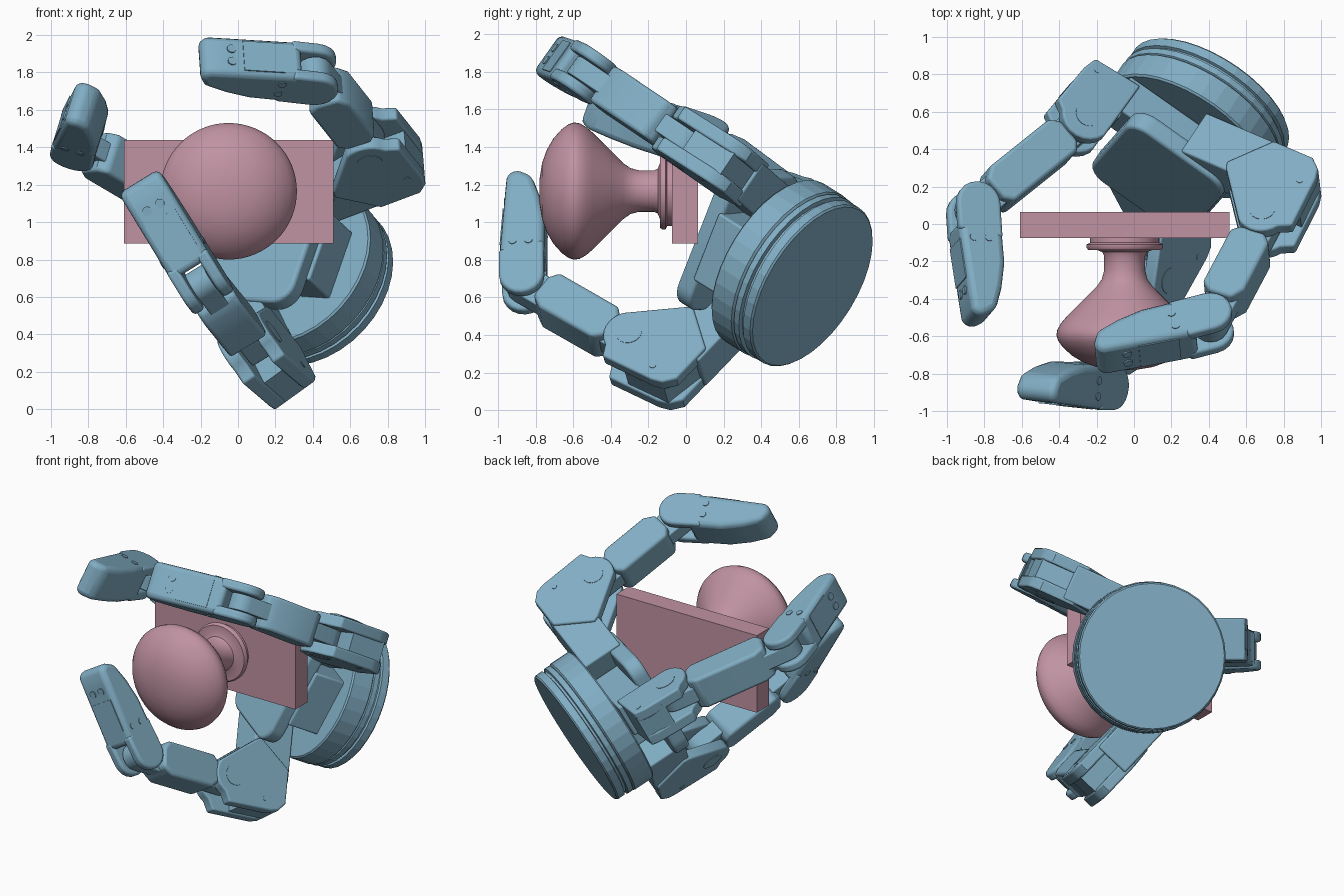
import bpy, bmesh, math
from mathutils import Vector as V, Matrix

if "Cube" in bpy.data.objects:
    bpy.data.objects.remove(bpy.data.objects["Cube"])


def material(name, col):
    m = bpy.data.materials.new(name)
    m.diffuse_color = (*col, 1)
    m.use_nodes = True
    m.node_tree.nodes["Principled BSDF"].inputs["Base Color"].default_value = m.diffuse_color
    return m


BLUE = material("blue", (0.22, 0.42, 0.55))
PINK = material("pink", (0.53, 0.29, 0.36))


def frame(o, out, n, d):
    """Local axes: X = out, Y = n, Z = d, origin o."""
    m = Matrix((out, n, d)).transposed().to_4x4()
    m.translation = o
    return m


def finish(name, bm, mat, m=None, bevel=0, angle=35):
    if m is not None:
        bm.transform(m)
    bmesh.ops.recalc_face_normals(bm, faces=bm.faces)
    me = bpy.data.meshes.new(name)
    bm.to_mesh(me)
    bm.free()
    ob = bpy.data.objects.new(name, me)
    bpy.context.collection.objects.link(ob)
    me.materials.append(mat)
    bpy.ops.object.select_all(action='DESELECT')
    ob.select_set(True)
    bpy.context.view_layer.objects.active = ob
    if bevel:
        b = ob.modifiers.new("bevel", 'BEVEL')
        b.width, b.segments, b.limit_method = bevel, 3, 'ANGLE'
        b.angle_limit = math.radians(40)
    if angle:
        bpy.ops.object.shade_smooth_by_angle(angle=math.radians(angle))
    return ob


def prism(name, pts, y0, y1, m, bevel=0.012, mat=BLUE):
    """Extrude an (x, z) profile from y0 to y1 in frame m."""
    bm = bmesh.new()
    f = bm.faces.new([bm.verts.new((x, y0, z)) for x, z in pts])
    r = bmesh.ops.extrude_face_region(bm, geom=[f])
    bmesh.ops.translate(bm, vec=(0, y1 - y0, 0),
                        verts=[v for v in r['geom'] if isinstance(v, bmesh.types.BMVert)])
    return finish(name, bm, mat, m, bevel)


def lathe(name, prof, m, mat, sides, angle):
    """Revolve (radius, z) about local Z."""
    bm = bmesh.new()
    vs = [bm.verts.new((r, 0, z)) for r, z in prof]
    es = [bm.edges.new(p) for p in zip(vs, vs[1:])]
    bmesh.ops.spin(bm, geom=vs + es, axis=(0, 0, 1), cent=(0, 0, 0),
                   steps=sides, angle=math.tau, use_merge=True)
    bmesh.ops.remove_doubles(bm, verts=bm.verts, dist=1e-4)
    return finish(name, bm, mat, m, 0, angle)


def rod(name, c, r, depth, axis, m):
    bm = bmesh.new()
    rot = Matrix.Rotation(math.pi / 2, 4, 'X' if axis == 'Y' else 'Y')
    bmesh.ops.create_cone(bm, cap_ends=True, segments=20, radius1=r, radius2=r,
                          depth=depth, matrix=Matrix.Translation(c) @ rot)
    return finish(name, bm, BLUE, m)


def arc(cx, cz, r, a0, a1, n=8):
    return [(cx + r * math.cos(math.radians(a0 + (a1 - a0) * i / n)),
             cz + r * math.sin(math.radians(a0 + (a1 - a0) * i / n))) for i in range(n + 1)]


# Door knob: back plate and turned handle (axis along y)
prism("back_plate", [(-.61, .885), (.51, .885), (.51, 1.44), (-.61, 1.44)],
      -.075, .065, Matrix(), 0, PINK)
knob = [(0, .78), (.07, .778), (.15, .765), (.22, .74), (.28, .705), (.33, .66), (.355, .625),
        (.365, .595), (.36, .565), (.34, .53), (.31, .495), (.2, .385), (.15, .335), (.122, .295),
        (.11, .25), (.11, .17), (.12, .15), (.15, .138), (.195, .138), (.205, .125),
        (.205, .11), (.185, .1), (.185, .07), (0, .07)]
lathe("knob", knob, frame(V((-.05, 0, 1.165)), V((1, 0, 0)), V((0, 0, 1)), V((0, -1, 0))), PINK, 64, 40)

# Hand base: ridged drum, H is the hand axis pointing out of the palm
H = V((-.49, -.74, .46)).normalized()
P = V((.272, .462, .79))
nA = V((.29, .32, .90))
nA = (nA - H * nA.dot(H)).normalized()
palm = frame(P, H.cross(nA), -nA, H)
lathe("base_drum", [(0, -.285), (.475, -.285), (.485, -.275), (.485, -.225), (.468, -.22),
                    (.468, -.205), (.49, -.2), (.49, -.165), (.482, -.16), (.495, -.15),
                    (.495, -.01), (.485, 0), (0, 0)], palm, BLUE, 36, 0)

# Palm: core box and rounded pad
prism("palm_core", [(-.34, -.02), (.2, -.02), (.2, .22), (-.34, .22)], -.2, .2, palm)
pad = []
for cx, cy, a in ((.2, .27, 0), (-.2, .27, 90), (-.2, -.27, 180), (.2, -.27, 270)):
    pad += arc(cx, cy, .12, a, a + 90, 6)
prism("palm_pad", pad, .2, .31,
      palm @ Matrix(((1, 0, 0, 0), (0, 0, 1, 0), (0, 1, 0, 0), (0, 0, 0, 1))), .02)

# Housing profiles (outward, along hand axis) about the knuckle joint
SHORT = [(.13, -.3), (.155, -.22), (.18, .03)] + arc(0, 0, .145, 25, 160) + [(-.15, -.32)]
LONG = [(.14, -.36), (.16, -.3), (.195, .02)] + arc(0, 0, .14, 25, 125) + \
       [(-.3, -.14), (-.32, -.18), (-.16, -.41), (.08, -.41)]


def finger(tag, prof, j1, j2, tip):
    j1, j2, tip = V(j1), V(j2), V(tip)
    d2, d3 = (j2 - j1).normalized(), (tip - j2).normalized()
    n = d2.cross(d3).normalized()
    nh = (n - H * n.dot(H)).normalized()
    # knuckle housing: solid lower body, two cheeks round the joint, neck to the palm
    m = frame(j1, H.cross(nh), -nh, H)
    for s in (-1, 1):
        prism(tag + "_knuckle_cheek", prof, s * .06, s * .138, m)
        rod(tag + "_knuckle_pin", (0, s * .137, 0), .07, .008, 'Y', m)
        rod(tag + "_knuckle_screw", (.09, s * .137, -.25), .018, .008, 'Y', m)
    low = [p for p in prof if p[1] < -.2]
    prism(tag + "_knuckle_body", [(low[0][0], low[0][1]), (.17, -.1), (-.15, -.1)] +
          [p for p in prof[::-1] if p[0] < 0 and p[1] < -.13][::-1], -.1, .1, m, 0)
    base = (P - j1).dot(H)
    prism(tag + "_neck", [(-.08, base + .01), (-.58, base + .01), (-.58, -.14), (-.08, -.14)],
          -.12, .12, m)
    # inner link: chamfered body with narrow tongues at both joints
    L = (j2 - j1).length
    m = frame(j1, d2.cross(n), -n, d2)
    prism(tag + "_link", [(.07, .13), (.115, .18), (.115, L - .2), (.07, L - .13), (-.06, L - .13),
                          (-.115, L - .17), (-.115, .17), (-.07, .13)], -.115, .115, m, .02)
    prism(tag + "_link_tongue", arc(0, 0, .09, 180, 360) + arc(0, L, .09, 0, 180),
          -.055, .055, m, .008)
    # fingertip: tapered body with forked root
    L = (tip - j2).length
    m = frame(j2, d3.cross(n), -n, d3)
    body = [(.12, .1), (.085, L - .13)] + arc(.02, L - .06, .06, 20, 110, 5) + \
           [(-.06, L - .035), (-.1, L - .16), (-.125, L - .3), (-.12, .1)]
    prism(tag + "_tip", body, -.125, .125, m, .035)
    for s in (-1, 1):
        prism(tag + "_tip_fork", [(-.12, .2), (-.12, 0)] + arc(0, 0, .12, 180, 360, 10)[1:] +
              [(.12, .15)], s * .06, s * .125, m, .018)
        for u in (-.04, .045):
            rod(tag + "_side_screw", (u, s * .124, .2), .022, .012, 'Y', m)
    # cover plate and screws on the back of the fingertip
    e = lambda v: .12 - .035 * (v - .1) / (L - .23)
    prism(tag + "_cover", [(e(.2) + .005, .2), (e(.42) + .005, .42), (.05, .42), (.05, .2)],
          -.095, .095, m, 0)
    for s in (-1, 1):
        rod(tag + "_tip_screw", (e(L - .16) - .003, s * .04, L - .16), .025, .02, 'X', m)


finger("left_finger", SHORT, (-.285, .54, 1.09), (-.86, .08, 1.43), (-.82, -.52, 1.63))
finger("upper_finger", LONG, (.695, .006, 1.43), (.41, -.53, 1.79), (-.21, -.69, 1.86))
finger("lower_finger", LONG, (.08, -.28, .335), (-.19, -.865, .67), (-.53, -.87, 1.22))
